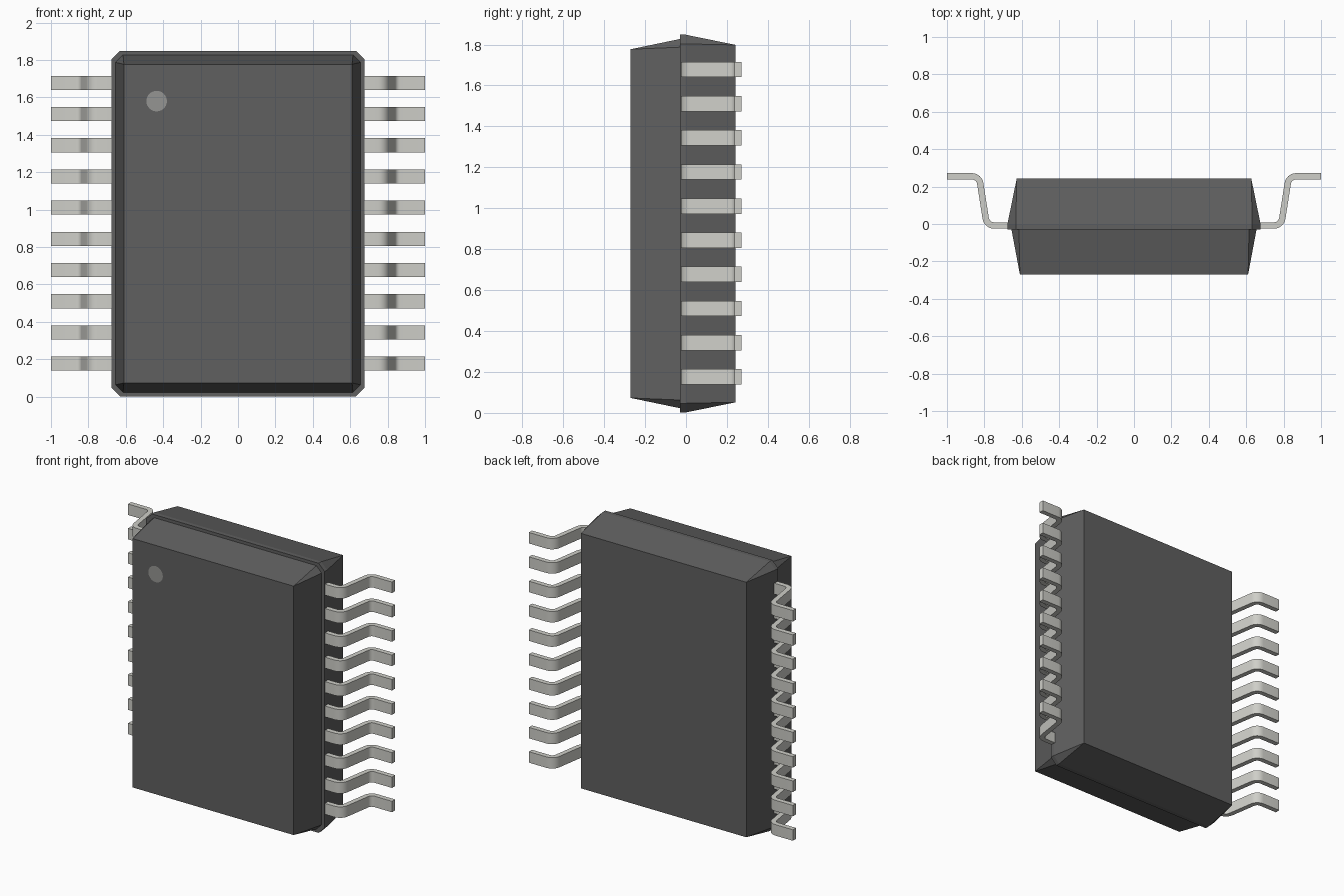
import bpy, bmesh, math
from mathutils import Vector

if "Cube" in bpy.data.objects:
    bpy.data.objects.remove(bpy.data.objects["Cube"])

ZC = 0.925  # mid height of the package


def material(name, rgb):
    m = bpy.data.materials.new(name)
    m.diffuse_color = (*rgb, 1)
    m.use_nodes = True
    m.node_tree.nodes["Principled BSDF"].inputs["Base Color"].default_value = m.diffuse_color
    return m


PLASTIC = material("dark_plastic", (0.115, 0.115, 0.115))
METAL = material("metal", (0.62, 0.62, 0.58))
MARK = material("mark_grey", (0.3, 0.3, 0.29))


def finish(name, bm, mat):
    bmesh.ops.recalc_face_normals(bm, faces=bm.faces)
    me = bpy.data.meshes.new(name)
    bm.to_mesh(me)
    bm.free()
    ob = bpy.data.objects.new(name, me)
    bpy.context.collection.objects.link(ob)
    me.materials.append(mat)
    return ob


def outline(hx, hz, y, cut=0.0):
    """Rectangle in the xz plane, with optional cut corners."""
    pts = []
    for sx in (-1, 1):
        for sz in (-1, 1):
            if cut:
                pts.append((sx * (hx - cut), y, ZC + sz * hz))
                pts.append((sx * hx, y, ZC + sz * (hz - cut)))
            else:
                pts.append((sx * hx, y, ZC + sz * hz))
    return pts


def hull(name, pts):
    bm = bmesh.new()
    verts = [bm.verts.new(p) for p in pts]
    bmesh.ops.convex_hull(bm, input=verts)
    bmesh.ops.dissolve_limit(bm, angle_limit=math.radians(0.5),
                             verts=bm.verts, edges=bm.edges)
    return finish(name, bm, PLASTIC)


# Two tapered halves of the moulded body, the rear one slightly larger
hull("front_body", outline(0.61, 0.852, -0.27) + outline(0.655, 0.902, -0.03, 0.04))
hull("rear_body", outline(0.677, 0.923, -0.03, 0.045)
     + outline(0.677, 0.923, -0.002, 0.045) + outline(0.627, 0.873, 0.243))

# Round pin-one mark, almost flush with the front face
bm = bmesh.new()
bmesh.ops.create_circle(bm, cap_ends=True, segments=32, radius=0.055)
disc = finish("pin_one_mark", bm, MARK)
disc.rotation_euler = (math.pi / 2, 0, 0)
disc.location = (-0.435, -0.2705, 1.58)


def rounded_path(pts, radius, steps=6):
    """Polyline with filleted inner corners."""
    pts = [Vector(p) for p in pts]
    out = [pts[0]]
    for a, b, c in zip(pts, pts[1:], pts[2:]):
        d1, d2 = (b - a).normalized(), (c - b).normalized()
        turn = d1.angle_signed(d2) * -1
        s = math.copysign(1, turn)
        start = b - d1 * radius * math.tan(abs(turn) / 2)
        centre = start + Vector((-d1.y, d1.x)) * s * radius
        arm = start - centre
        for i in range(steps + 1):
            t = turn * i / steps
            out.append(centre + Vector((arm.x * math.cos(t) - arm.y * math.sin(t),
                                        arm.x * math.sin(t) + arm.y * math.cos(t))))
    return out + [pts[-1]]


def offset(path, d):
    res = []
    for i, p in enumerate(path):
        t = (path[min(i + 1, len(path) - 1)] - path[max(i - 1, 0)]).normalized()
        res.append(p + Vector((-t.y, t.x)) * d)
    return res


# Gull-wing leads: a bent strip profile, repeated up both sides
path = rounded_path([(0.64, -0.008), (0.787, -0.008), (0.828, 0.255), (1.0, 0.255)], 0.045)
edge_a, edge_b = offset(path, 0.017), offset(path, -0.017)
HALF = 0.0375

for side, label in ((1, "right"), (-1, "left")):
    bm = bmesh.new()
    for k in range(10):
        zc = ZC + 0.002 + (k - 4.5) * 0.1668
        rings = [[bm.verts.new((side * p.x, p.y, zc + h))
                  for p, h in ((a, -HALF), (a, HALF), (b, HALF), (b, -HALF))]
                 for a, b in zip(edge_a, edge_b)]
        for r, q in zip(rings, rings[1:]):
            for j in range(4):
                bm.faces.new((r[j], r[(j + 1) % 4], q[(j + 1) % 4], q[j]))
        bm.faces.new(rings[0])
        bm.faces.new(rings[-1])
    leads = finish(label + "_leads", bm, METAL)
    bpy.ops.object.select_all(action='DESELECT')
    leads.select_set(True)
    bpy.context.view_layer.objects.active = leads
    bpy.ops.object.shade_smooth_by_angle(angle=math.radians(35))
